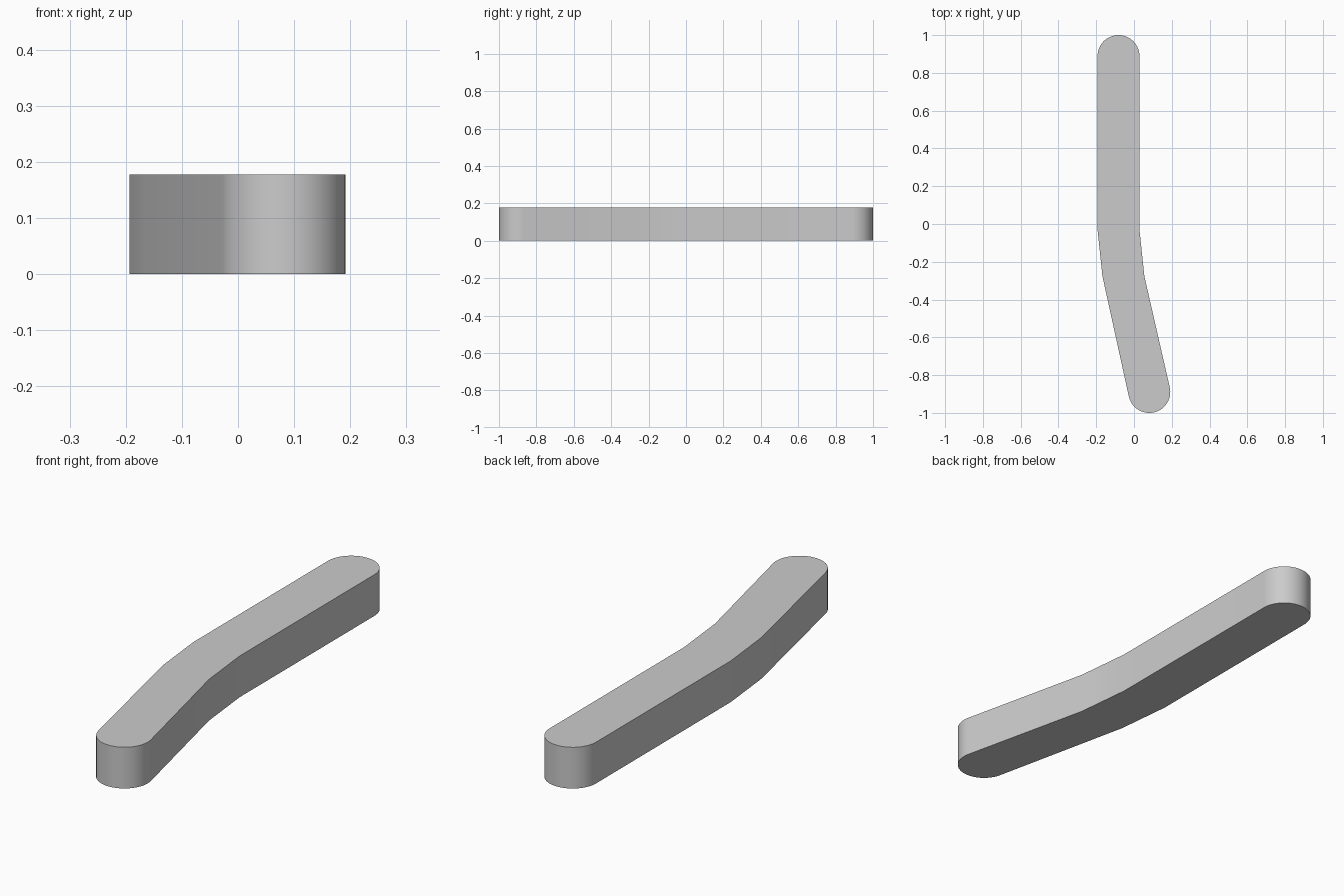
import bpy, bmesh
from math import cos, sin, pi, radians

if "Cube" in bpy.data.objects:
    bpy.data.objects.remove(bpy.data.objects["Cube"])

R, HEIGHT, SEG = 0.111, 0.178, 32
TILT = radians(12.4)  # lean of the front leg


def arc(cx, cy, start):
    """Half circle of points, counter-clockwise from the start angle."""
    return [(cx + R * cos(start + pi * i / SEG), cy + R * sin(start + pi * i / SEG))
            for i in range(SEG + 1)]


# Bent bar outline: back cap, left bends, front cap, right bends
outline = (arc(-0.082, 0.889, 0)
           + [(-0.193, -0.03), (-0.167, -0.277)]
           + arc(0.081, -0.889, pi + TILT)
           + [(0.055, -0.277), (0.029, -0.03)])

# Extrude the outline upward
bm = bmesh.new()
face = bm.faces.new([bm.verts.new((x, y, 0)) for x, y in outline])
top = bmesh.ops.extrude_face_region(bm, geom=[face], use_keep_orig=True)
bmesh.ops.translate(bm, vec=(0, 0, HEIGHT),
                    verts=[g for g in top["geom"] if isinstance(g, bmesh.types.BMVert)])
bmesh.ops.recalc_face_normals(bm, faces=bm.faces)
mesh = bpy.data.meshes.new("bent_bar")
bm.to_mesh(mesh)
bm.free()

bar = bpy.data.objects.new("bent_bar", mesh)
bpy.context.collection.objects.link(bar)
bpy.context.view_layer.objects.active = bar
bar.select_set(True)
bpy.ops.object.shade_smooth_by_angle(angle=radians(30))
